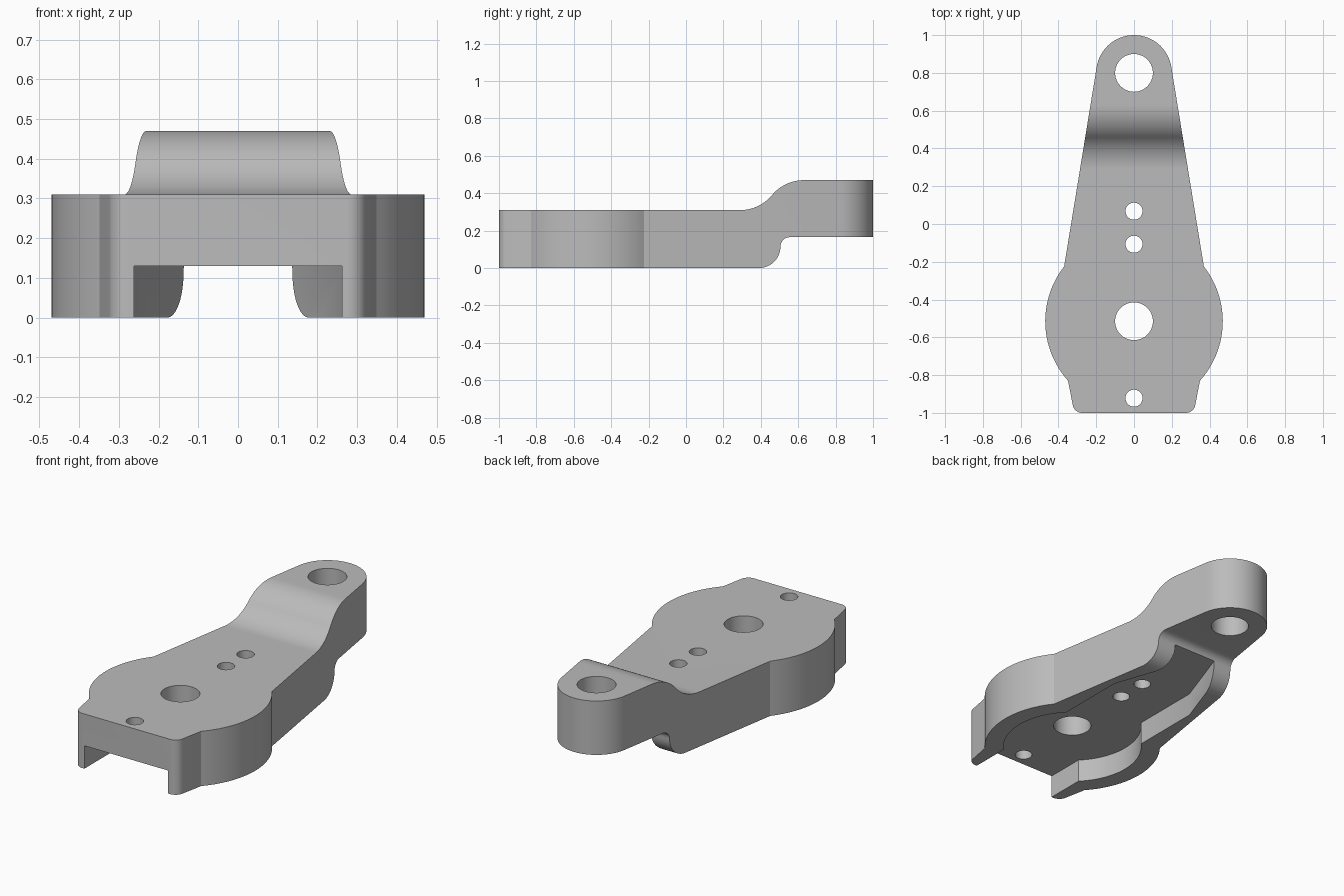
import bpy, bmesh, math
from mathutils import Vector

if "Cube" in bpy.data.objects:
    bpy.data.objects.remove(bpy.data.objects["Cube"])

grey = bpy.data.materials.new("light_grey")
grey.diffuse_color = (0.5, 0.5, 0.5, 1)
grey.use_nodes = True
grey.node_tree.nodes["Principled BSDF"].inputs["Base Color"].default_value = grey.diffuse_color


def arc(cx, cy, r, a0, a1, n):
    """Points on an arc, angles in degrees."""
    return [(cx + r * math.cos(math.radians(a0 + (a1 - a0) * i / n)),
             cy + r * math.sin(math.radians(a0 + (a1 - a0) * i / n)))
            for i in range(n + 1)]


def prism(name, pts, lo, hi, axis):
    """Extrude a 2D outline along z (plan shape) or x (side shape)."""
    bm = bmesh.new()
    place = (lambda p: (p[0], p[1], lo)) if axis == 'z' else (lambda p: (lo, p[0], p[1]))
    face = bm.faces.new([bm.verts.new(place(p)) for p in pts])
    out = bmesh.ops.extrude_face_region(bm, geom=[face])
    move = Vector((0, 0, hi - lo)) if axis == 'z' else Vector((hi - lo, 0, 0))
    bmesh.ops.translate(bm, vec=move,
                        verts=[g for g in out['geom'] if isinstance(g, bmesh.types.BMVert)])
    bmesh.ops.recalc_face_normals(bm, faces=bm.faces)
    mesh = bpy.data.meshes.new(name)
    bm.to_mesh(mesh)
    bm.free()
    mesh.materials.append(grey)
    ob = bpy.data.objects.new(name, mesh)
    bpy.context.collection.objects.link(ob)
    return ob


def combine(ob, tool, operation):
    mod = ob.modifiers.new(operation, 'BOOLEAN')
    mod.object, mod.operation, mod.solver = tool, operation, 'EXACT'
    bpy.context.view_layer.objects.active = ob
    bpy.ops.object.modifier_apply(modifier=mod.name)
    bpy.data.objects.remove(tool)


def mirrored(half):
    """Close a right-hand outline with its mirror image, skipping points on the axis."""
    return half + [(-x, y) for x, y in reversed(half) if x > 1e-5]


# Side profile: flat body, S-shaped rise, raised arm end
t = math.degrees(2 * math.atan(0.16 / 0.34))
r = 0.17 / math.sin(math.radians(t))
side = [(-1.1, 0), (0.3, 0)]
side += arc(0.39, 0.115, 0.115, -90, 0, 12)
side += arc(0.555, 0.115, 0.05, 180, 90, 10)
side += [(1.1, 0.165), (1.1, 0.47)]
side += arc(0.63, 0.47 - r, r, 90, 90 + t, 14)
side += arc(0.29, 0.31 + r, r, -90 + t, -90, 14)[1:]
side += [(-1.1, 0.31)]
body = prism("lever_arm", side, -0.6, 0.6, 'x')

# Plan outline: squared foot, round hub, tapered arm with a round tip
hub = (0, -0.515)
a0 = math.degrees(math.atan2(-0.315, 0.35))
a1 = math.degrees(math.atan2(0.29, 0.37))
plan = arc(0.275, -0.95, 0.05, -90, -8, 8)
plan += arc(*hub, 0.47, a0, a1, 28)
plan += arc(0, 0.8, 0.2, 9, 90, 20)
combine(body, prism("plan_shape", mirrored(plan), -0.2, 0.7, 'z'), 'INTERSECT')

# Underside channel: straight slot, round hub recess, narrowing rear exit
slot, rad = 0.262, 0.37
b = math.degrees(math.acos(slot / rad))
channel = [(slot, -1.1)] + arc(*hub, rad, -b, b, 24)
channel += [(slot, 0.15), (0.10, 0.61)]
combine(body, prism("channel", mirrored(channel), -0.1, 0.13, 'z'), 'DIFFERENCE')

# Through holes
for y, rad in ((0.8, 0.1), (hub[1], 0.1), (0.068, 0.045), (-0.107, 0.045), (-0.922, 0.045)):
    hole = arc(0, y, rad, 0, 360, 48)[:-1]
    combine(body, prism("hole", hole, -0.2, 0.7, 'z'), 'DIFFERENCE')

# Smooth curved walls, keep edges sharp
bpy.ops.object.select_all(action='DESELECT')
body.select_set(True)
bpy.context.view_layer.objects.active = body
bpy.ops.object.shade_smooth_by_angle(angle=math.radians(25))
